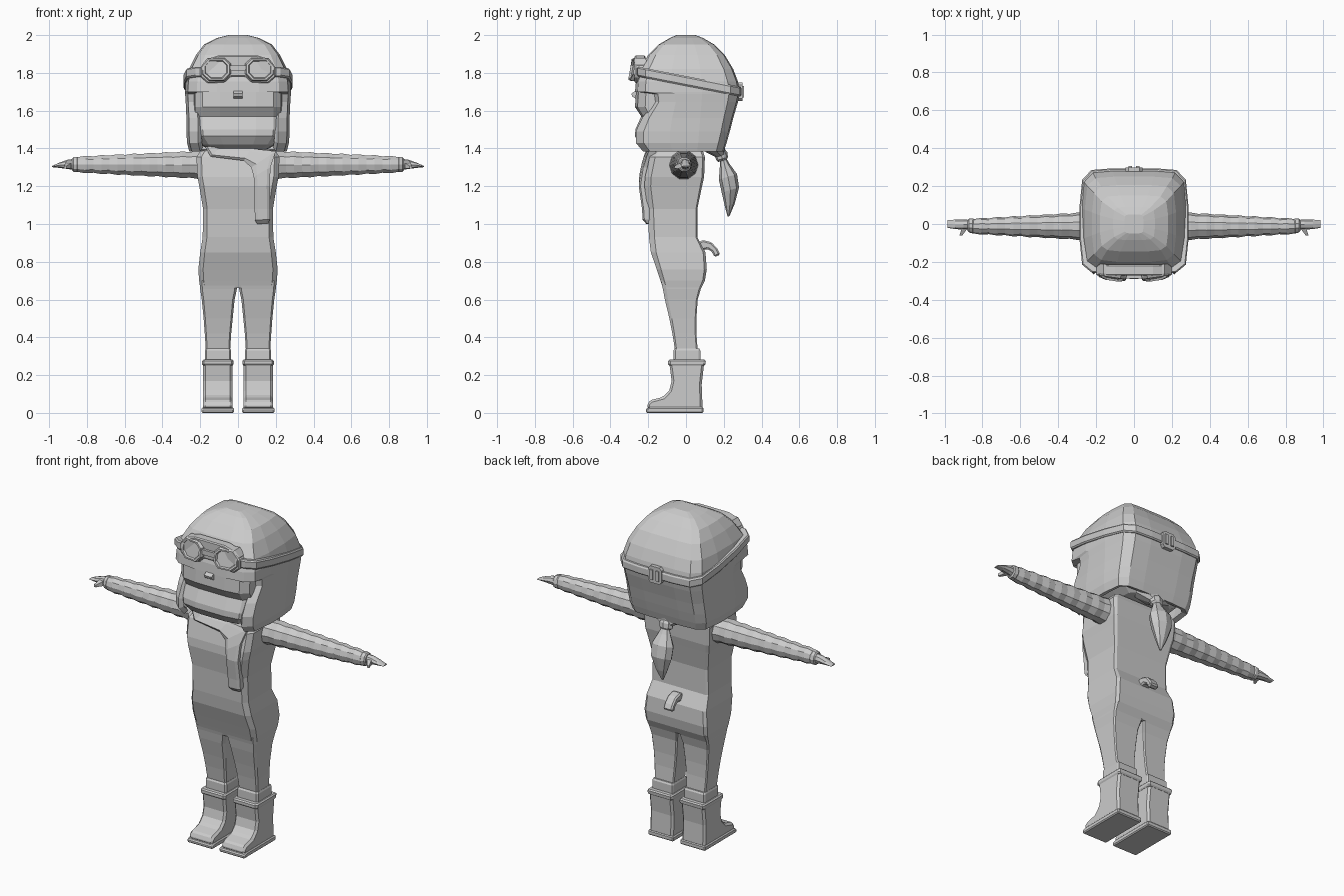
import bpy, bmesh, math
from mathutils import Vector

mat = bpy.data.materials.new("light grey")
mat.diffuse_color = (0.6, 0.6, 0.6, 1)


def finish(name, bm, mirror=False):
    bmesh.ops.recalc_face_normals(bm, faces=bm.faces)
    me = bpy.data.meshes.new(name)
    bm.to_mesh(me)
    bm.free()
    me.materials.append(mat)
    ob = bpy.data.objects.new(name, me)
    bpy.context.collection.objects.link(ob)
    if mirror:
        m = ob.modifiers.new("mirror", 'MIRROR')
        m.use_mirror_merge = False
    return ob


def loft(name, rings, caps=(True, True), loop=False, skip=None, mirror=False):
    """Skin a list of equal-length point rings."""
    bm = bmesh.new()
    vs = [[bm.verts.new(p) for p in r] for r in rings]
    n, k = len(rings[0]), len(rings)
    for i in range(k if loop else k - 1):
        a, b = vs[i], vs[(i + 1) % k]
        for j in range(n):
            if skip and skip(i, j):
                continue
            bm.faces.new((a[j], a[(j + 1) % n], b[(j + 1) % n], b[j]))
    if not loop:
        if caps[0]:
            bm.faces.new(vs[0])
        if caps[1]:
            bm.faces.new(vs[-1])
    loose = [v for v in bm.verts if not v.link_faces]
    bmesh.ops.delete(bm, geom=loose, context='VERTS')
    return finish(name, bm, mirror)


HALF = [(0, -1), (.4, -1), (.78, -.95), (.95, -.8), (1, -.3),
        (1, .3), (.95, .8), (.78, .97), (.4, 1), (0, 1)]
HEAD = HALF + [(-u, v) for u, v in HALF[-2:0:-1]]
BOX = [(-.88, -1), (.88, -1), (1, -.85), (1, .88), (.92, 1), (-.92, 1), (-1, .88), (-1, -.85)]


def section(shape, z, hx, yf, yb, cx=0):
    return [(cx + u * hx, v * (yb if v > 0 else -yf), z) for u, v in shape]


def x_ring(x, cy, cz, ry, rz, n=10):
    return [(x, cy + ry * math.cos(2 * math.pi * i / n), cz + rz * math.sin(2 * math.pi * i / n))
            for i in range(n)]


def prism(name, pts, lo, hi, axis='x', mirror=False, bevel=0):
    place = (lambda p, t: (t, p[0], p[1])) if axis == 'x' else (lambda p, t: (p[0], t, p[1]))
    ob = loft(name, [[place(p, t) for p in pts] for t in (lo, hi)], mirror=mirror)
    if bevel:
        b = ob.modifiers.new("bevel", 'BEVEL')
        b.width, b.segments = bevel, 1
    return ob


# Head with face profile
core = [(1.74, .235, -.24, .24), (1.70, .24, -.265, .24), (1.62, .24, -.27, .24),
        (1.57, .24, -.237, .23), (1.50, .24, -.268, .21), (1.465, .235, -.27, .2),
        (1.42, .2, -.24, .18), (1.392, .15, -.18, .16)]
loft("head", [section(HEAD, *r) for r in core])
prism("nose", [(-.26, 1.71), (-.29, 1.69), (-.285, 1.675), (-.26, 1.66)], -.025, .025)

# Cap: dome plus ear flaps, open at the face
cap = [(2.0, .05, -.05, .05), (1.985, .11, -.085, .09), (1.95, .18, -.145, .15),
       (1.895, .222, -.2, .205), (1.82, .26, -.245, .25), (1.755, .276, -.265, .275),
       (1.70, .28, -.27, .285), (1.688, .28, -.185, .284), (1.645, .277, -.18, .275),
       (1.56, .273, -.245, .25), (1.49, .273, -.28, .232), (1.43, .27, -.28, .215),
       (1.385, .258, -.24, .2)]
helmet = loft("flying_cap", [section(HEAD, *r) for r in cap], caps=(True, False),
              skip=lambda i, j: i >= 6 and j in (0, 1, 16, 17))
s = helmet.modifiers.new("thickness", 'SOLIDIFY')
s.thickness, s.offset = .03, -1


# Tilted goggle strap and back buckle
def strap_ring(grow, dz):
    pts = section(HEAD, 0, .274 + grow, -.255 + -grow, .28 + grow)
    return [(x, y, 1.757 - .195 * y + dz) for x, y, z in pts]


loft("goggle_strap", [strap_ring(-.02, -.026), strap_ring(.008, -.026), strap_ring(.014, -.018),
                      strap_ring(.014, .018), strap_ring(.008, .026), strap_ring(-.02, .026)], loop=True)
prism("buckle_plate", [(-.045, 1.665), (-.03, 1.65), (.03, 1.65), (.045, 1.665), (.045, 1.735),
                       (.03, 1.75), (-.03, 1.75), (-.045, 1.735)], .27, .299, 'y')
prism("buckle_bar", [(.01, 1.67), (.03, 1.67), (.03, 1.73), (.01, 1.73)], .29, .307, 'y', mirror=True)

# Goggles
plate = [(.04, 1.78), (.07, 1.75), (.16, 1.745), (.2, 1.78), (.2, 1.83), (.16, 1.875), (.1, 1.893)]
prism("goggle_plate", plate + [(-x, z) for x, z in plate[::-1]], -.215, -.272, 'y', bevel=.006)
LENS = [(-.55, -1), (.5, -1), (1, -.45), (1, .4), (.6, 1), (-.6, 1), (-1, .5), (-1, -.4)]


def lens_ring(scale, depth):
    return [(.115 + u * .073 * scale,
             -.262 - depth + max(0, u) * .02 + .15 * v * .058,
             1.818 + v * .058 * scale) for u, v in LENS]


loft("goggle_lens", [lens_ring(1.05, -.03), lens_ring(1.05, .02), lens_ring(.95, .034),
                     lens_ring(.8, .034), lens_ring(.74, .022)], mirror=True)
prism("goggle_bridge", [(-.05, 1.81), (.05, 1.81), (.05, 1.84), (-.05, 1.84)], -.26, -.287, 'y')

# Torso
torso = [(1.40, .14, -.13, .07), (1.385, .2, -.17, .09), (1.355, .22, -.192, .1),
         (1.25, .215, -.217, .096), (1.2, .205, -.22, .085), (1.08, .185, -.203, .06),
         (.93, .187, -.196, .06), (.85, .2, -.186, .103), (.76, .21, -.155, .11),
         (.70, .206, -.135, .1), (.66, .2, -.122, .08)]
loft("torso", [section(BOX, *r) for r in torso])

# Legs, cuffs, boots
leg = [(.70, .1, -.133, .1, .103), (.655, .097, -.122, .078, .103), (.6, .087, -.112, .062, .105),
       (.5, .077, -.088, .055, .105), (.42, .07, -.072, .055, .106), (.33, .064, -.058, .062, .106)]
loft("leg", [section(BOX, z, h, f, b, c) for z, h, f, b, c in leg], mirror=True)
cuff = [(.34, .066, -.06, .07), (.33, .07, -.066, .076), (.27, .07, -.066, .076)]
loft("trouser_cuff", [section(BOX, *r, .106) for r in cuff], mirror=True)
prism("boot", [(-.205, .018), (-.205, .05), (-.185, .068), (-.12, .085), (-.088, .12), (-.076, .17),
               (-.088, .262), (.096, .262), (.083, .15), (.088, .018)],
      .03, .185, mirror=True, bevel=.012)
prism("boot_sole", [(-.213, 0), (-.213, .022), (-.19, .03), (.092, .03), (.092, 0)],
      .022, .192, mirror=True, bevel=.006)
top = [(.25, .078, -.088, .096), (.258, .083, -.095, .103), (.275, .083, -.095, .105), (.282, .076, -.088, .098)]
loft("boot_top", [section(BOX, *r, .107) for r in top], mirror=True)

# Arms with sleeve wrinkles
sleeve = []
for i in range(17):
    t = i / 16
    r = .077 - .038 * t + (.003 if i % 2 else -.002)
    sleeve.append(x_ring(.17 + .68 * t, -.012, 1.313 + .002 * t, r, r * (1 + .1 * t)))
loft("sleeve", sleeve, mirror=True)
loft("sleeve_cuff", [x_ring(.845, -.01, 1.315, .036, .038), x_ring(.852, -.01, 1.315, .04, .043),
                     x_ring(.872, -.008, 1.315, .036, .04), x_ring(.878, -.008, 1.315, .028, .032)],
     mirror=True)
loft("hand", [x_ring(.865, -.004, 1.315, .026, .03, 8), x_ring(.9, -.003, 1.316, .026, .025, 8),
              x_ring(.945, -.002, 1.311, .025, .014, 8), x_ring(.985, 0, 1.304, .02, .003, 8)], mirror=True)
loft("thumb", [[(x + dx, y, z + dz) for dx, dz in ((-w, -w), (w, -w), (w, w), (-w, w))]
               for x, y, z, w in ((.895, -.01, 1.313, .016), (.9, -.035, 1.308, .013), (.915, -.062, 1.3, .007))],
     mirror=True)


# Scarf draped over the chest
def chest(z):
    pts = [(.9, -.19), (1.0, -.198), (1.08, -.203), (1.2, -.22), (1.25, -.217), (1.355, -.192),
           (1.39, -.175), (1.5, -.17)]
    for (z0, y0), (z1, y1) in zip(pts, pts[1:]):
        if z <= z1:
            return y0 + (y1 - y0) * (z - z0) / (z1 - z0)


edges = [((-.175, 1.41), (-.12, 1.41)), ((-.145, 1.357), (-.1, 1.4)), ((.03, 1.335), (.07, 1.4)),
         ((.07, 1.3), (.2, 1.385)), ((.083, 1.25), (.172, 1.3)), ((.088, 1.2), (.168, 1.2)),
         ((.088, 1.08), (.17, 1.08)), ((.09, 1.02), (.17, 1.025)), ((.102, 1.0), (.16, 1.003))]
rings = []
for (x0, z0), (x1, z1) in edges:
    t = .012 if z0 < 1.01 else .03
    y0, y1 = chest(z0), chest(z1)
    rings.append([(x0, y0 + .02, z0), (x0, y0 - t * .7, z0), (x0 * .8 + x1 * .2, y0 - t, z0 * .8 + z1 * .2),
                  (x0 * .2 + x1 * .8, y1 - t, z0 * .2 + z1 * .8), (x1, y1 - t * .7, z1), (x1, y1 + .02, z1)])
loft("scarf", rings)

# Gathered hair and ponytail: (z, centre y, half width, half depth)
OCT = [(math.cos(math.pi * i / 4), math.sin(math.pi * i / 4)) for i in range(8)]


def hair(name, rows):
    loft(name, [[(u * w, y + v * d, z + v * d * .3) for u, v in OCT] for z, y, w, d in rows])


hair("gathered_hair", [(1.43, .14, .16, .06), (1.395, .155, .12, .05), (1.36, .185, .04, .025)])
hair("hair_tie", [(1.385, .18, .034, .028), (1.37, .185, .042, .034), (1.345, .192, .042, .03),
                  (1.335, .194, .03, .022)])
hair("ponytail", [(1.35, .195, .022, .015), (1.31, .205, .04, .026), (1.25, .222, .07, .048),
                  (1.18, .235, .066, .046), (1.1, .232, .035, .026), (1.04, .225, .006, .005)])

# Short tail at the back
prism("short_tail", [(.06, .9), (.09, .915), (.135, .903), (.165, .87), (.182, .838), (.15, .825),
                     (.138, .852), (.115, .868), (.06, .855)], -.03, .03, bevel=.008)
